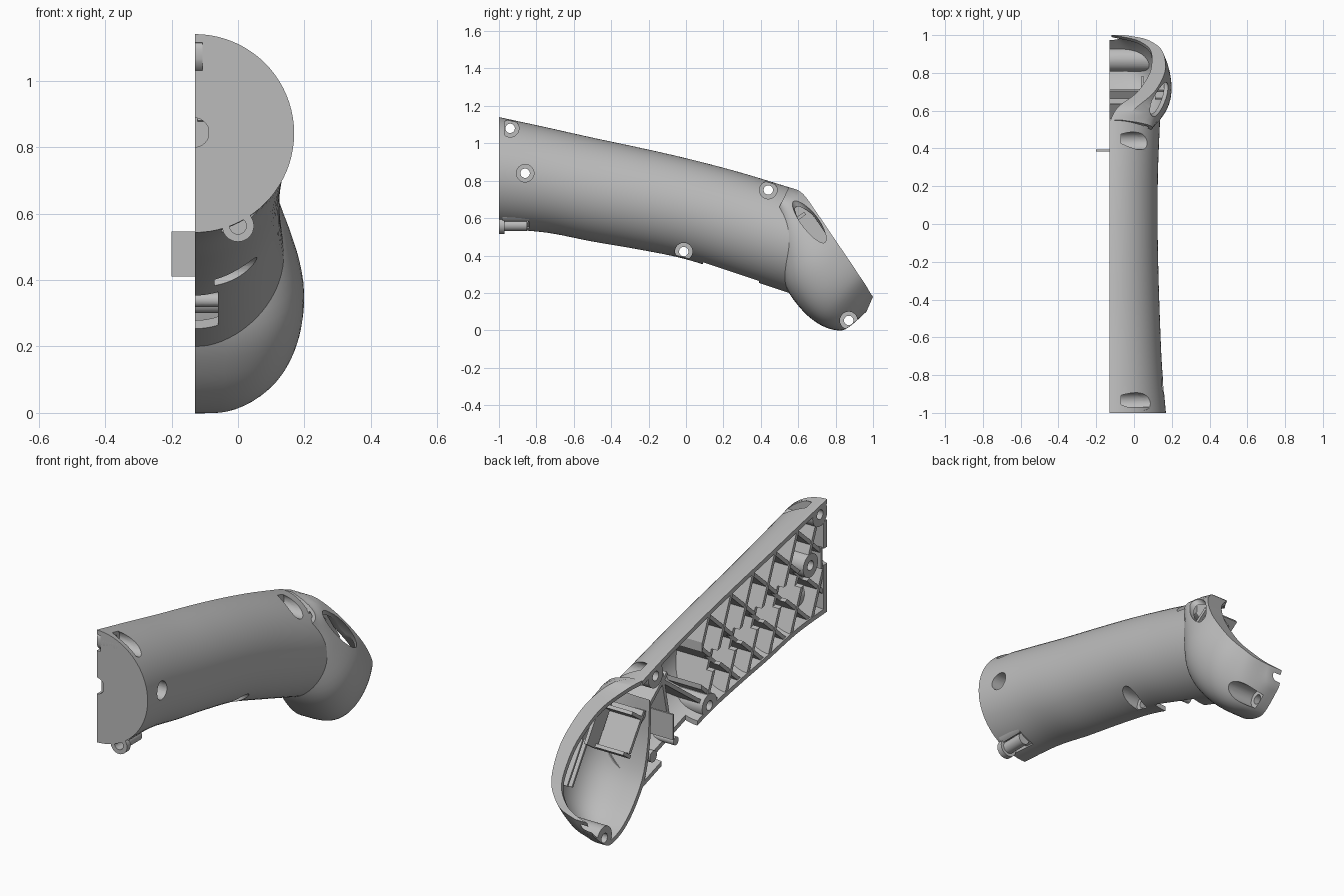
import bpy, bmesh, math
from mathutils import Vector, Matrix

if "Cube" in bpy.data.objects:
    bpy.data.objects.remove(bpy.data.objects["Cube"])

GREY = bpy.data.materials.new("plain_grey")
GREY.use_nodes = True
GREY.diffuse_color = (0.5, 0.5, 0.5, 1)
GREY.node_tree.nodes["Principled BSDF"].inputs["Base Color"].default_value = (0.5, 0.5, 0.5, 1)
X0 = -0.13  # parting plane


def finish(name, bm):
    bmesh.ops.recalc_face_normals(bm, faces=bm.faces)
    me = bpy.data.meshes.new(name)
    bm.to_mesh(me)
    bm.free()
    me.materials.append(GREY)
    ob = bpy.data.objects.new(name, me)
    bpy.context.collection.objects.link(ob)
    return ob


def loft(name, rings):
    bm = bmesh.new()
    vs = [[bm.verts.new(p) for p in r] for r in rings]
    n = len(vs[0])
    for a, b in zip(vs, vs[1:]):
        for i in range(n):
            bm.faces.new((a[i], a[(i + 1) % n], b[(i + 1) % n], b[i]))
    bm.faces.new(vs[0])
    bm.faces.new(vs[-1])
    return finish(name, bm)


def box(name, c, size, tilt=0):
    bm = bmesh.new()
    bmesh.ops.create_cube(bm, size=1)
    bm.transform(Matrix.Translation(c) @ Matrix.Rotation(tilt, 4, 'X') @ Matrix.Diagonal((*size, 1)))
    return finish(name, bm)


def rod(name, p, r, length, axis='X'):
    """Cylinder starting at p and running along +X or +Y."""
    bm = bmesh.new()
    bmesh.ops.create_cone(bm, cap_ends=True, segments=32, radius1=r, radius2=r, depth=length)
    turn = Matrix.Rotation(math.pi / 2, 4, 'Y' if axis == 'X' else 'X')
    step = Vector((length / 2, 0, 0) if axis == 'X' else (0, length / 2, 0))
    bm.transform(Matrix.Translation(Vector(p) + step) @ turn)
    return finish(name, bm)


def stepped_bore(y, z):
    """Through hole that widens above the screw seat."""
    steps = ((-.4, .025), (-.07, .025), (-.07, .047), (.5, .047))
    turns = [2 * math.pi * (i + .37) / 32 for i in range(32)]
    return loft("bore", [[(x, y + r * math.cos(a), z + r * math.sin(a)) for a in turns] for x, r in steps])


def boolean(ob, others, op='DIFFERENCE'):
    for o in others:
        m = ob.modifiers.new("cut", 'BOOLEAN')
        m.operation, m.solver, m.object = op, 'EXACT', o
    me = bpy.data.meshes.new_from_object(ob.evaluated_get(bpy.context.evaluated_depsgraph_get()))
    ob.modifiers.clear()
    ob.data = me


def curve(keys, t):
    """Catmull-Rom through keys, t from 0 to 1."""
    f = t * (len(keys) - 1)
    i = min(int(f), len(keys) - 2)
    u = f - i
    q = [Vector(keys[min(max(i + k, 0), len(keys) - 1)]) for k in (-1, 0, 1, 2)]
    return 0.5 * (2 * q[1] + (q[2] - q[0]) * u + (2 * q[0] - 5 * q[1] + 4 * q[2] - q[3]) * u * u
                  + (3 * q[1] - q[0] - 3 * q[2] + q[3]) * u ** 3)


# handle stations: y, top z, bottom z, half width
HANDLE = [(-1, 1.14, .543, .299), (-.75, 1.086, .523, .278), (-.5, 1.03, .475, .267), (-.25, .977, .432, .259),
          (0, .92, .38, .255), (.28, .847, .29, .257), (.55, .765, .20, .268)]
ARC = [math.pi * i / 40 for i in range(41)]


def handle_arc(t, inset):
    y, top, bot, w = curve(HANDLE, t)
    c, r = (top + bot) / 2, (top - bot) / 2 - inset
    return [(X0 + (w - inset) * math.sin(a), y, c + r * math.cos(a)) for a in ARC]


# head stations: rim y, z, back y, z, half width, lip width, narrowing at the rim
HEAD = [(.55, .765, .48, .62, .262, .06, .75), (.62, .735, .48, .55, .28, .10, .48),
        (.695, .635, .49, .40, .312, .09, .25), (.79, .495, .53, .24, .348, .08, .17),
        (.865, .385, .61, .12, .343, .07, .14), (.925, .295, .70, .04, .305, .06, .1),
        (.965, .235, .79, .003, .235, .06, .05), (.985, .20, .86, .01, .17, .07, 0), (1, .18, .965, .10, .08, .07, 0)]


def head_arc(t, inset):
    ry, rz, by, bz, w, lip, narrow = curve(HEAD, t)
    rim, back = Vector((ry, rz)), Vector((by, bz))
    d = (back - rim).normalized()
    a0, depth = rim + d * inset, max((back - rim).length - 2 * inset, .01)
    pts = [(X0 + max(w * (1 - narrow) - lip, .002), *a0)]
    for i in range(19):
        a = math.pi / 2 * i / 18
        u = math.sin(a) ** .8
        x = (w - inset) * max(math.cos(a), 0) ** .55 * (1 - narrow * (1 - u) ** 3)
        pts.append((X0 + x, *(a0 + d * depth * u)))
    pts[-1] = (X0, *pts[-1][1:])
    return pts


T = [i / 36 for i in range(37)]
handle = loft("handle_shell", [handle_arc(t, 0) + handle_arc(t, .025)[::-1] for t in T])
head = loft("head_shell", [head_arc(t, 0) + head_arc(t, .025)[::-1] for t in T])

# solid envelopes used only for trimming
handle_solid = loft("handle_trim", [handle_arc(t, .006) for t in T])
lattice_solid = loft("lattice_trim", [handle_arc(t, .006) for t in T[:26]])
head_solid = loft("head_trim", [head_arc(t, .006) + [(X0, *head_arc(t, .006)[0][1:])] for t in T])

# front end plate and lug
plate = loft("front_plate", [handle_arc(t, .001) for t in (0, .03)])
notch_back = box("notch_backing", (-.098, -.955, .843), (.063, .012, .11))
lug = rod("front_lug", (0, -1, .563), .048, .03, 'Y')
barrel = rod("lug_barrel", (0, -.98, .563), .032, .13, 'Y')
housing = rod("lug_housing", (0, -.98, .635), .062, .14, 'Y')

# screw bosses: y, z
SCREWS = [(-.94, 1.08), (-.86, .84), (.44, .75), (-.012, .421), (.87, .053)]
bores = [stepped_bore(y, z) for y, z in SCREWS]
bosses = []
for y, z in SCREWS:
    b = rod("screw_boss", (-.3, y, z), .062, .7)
    boolean(b, [head_solid if y > .5 else handle_solid], 'INTERSECT')
    boolean(b, bores)
    bosses.append(b)

# other cutters
lug_hole = rod("lug_hole", (0, -1.1, .563), .025, .2, 'Y')
pocket = rod("lug_pocket", (0, -.969, .545), .05, .13, 'Y')
notch = rod("plate_notch", (X0 - .0013, -1.1, .8437), .044, .14, 'Y')
slot = box("plate_slot", (X0, -1, 1.075), (.046, .2, .09))
trigger_gap = box("trigger_gap", (-.13, .24, .26), (.14, .30, .34))
cable_channel = box("cable_channel", (-.13, -.4, .71), (.08, 1.3, .085), -.217)
bm = bmesh.new()
bmesh.ops.create_uvsphere(bm, u_segments=32, v_segments=16, radius=1)
bm.transform(Matrix.Translation((.13, .665, .575)) @ Matrix.Rotation(.59, 4, 'X')
             @ Matrix.Diagonal((.07, .046, .18, 1)))
scoop = finish("thumb_scoop", bm)

boolean(handle, bores + [pocket, trigger_gap])
boolean(head, bores + [scoop])
boolean(plate, [notch, slot, lug_hole])
boolean(housing, [pocket, lug_hole])
for o in (lug, barrel):
    boolean(o, [lug_hole])

# wall behind the thumb scoop
strut = box("scoop_wall", (.045, .645, .585), (.018, .10, .34), .59)
boolean(strut, [head_solid], 'INTERSECT')

# crossed stiffening ribs inside the handle
for sign, start in ((1, X0 + .003), (-1, X0 + .008)):
    for i in range(8):
        y = -1.0 + .185 * i
        z = .84 - .22 * (y + 1)
        r = box("lattice_rib", (start + .3, y, z), (.6, .02, 1.1), -.22 + sign * .62)
        boolean(r, [lattice_solid], 'INTERSECT')
        boolean(r, bores + [cable_channel])

# mechanism mounts between lattice and head
for y, z, h, tilt in ((.215, .585, .5, -.94), (.33, .60, .25, -.22), (.43, .62, .3, .9)):
    w = box("mount_wall", (X0 + .32, y, z), (.6, .02, h), tilt)
    boolean(w, [handle_solid], 'INTERSECT')
    boolean(w, bores + [trigger_gap])
tab = box("locating_tab", (-.095, .39, .478), (.21, .01, .135))
pins = [rod("trigger_pin", (X0, .27, .34), .022, .12), rod("trigger_pin", (X0, .46, .33), .03, .12)]
for p in pins:
    boolean(p, [handle_solid], 'INTERSECT')

# shelves and guide strips in the head
shelves = [box("head_shelf", (-.03, y, z), (.2, .018, size), tilt) for y, z, size, tilt in (
    (.595, .51, .22, .6), (.60, .60, .09, -.95), (.68, .42, .07, -.95))]
shelves += [box("guide_strip", (.14, y, z), (.06, .012, .24), .59) for y, z in ((.73, .33), (.77, .35))]
for s in shelves:
    boolean(s, [head_solid], 'INTERSECT')

for c in bores + [lug_hole, pocket, notch, slot, trigger_gap, cable_channel, scoop,
                  handle_solid, lattice_solid, head_solid]:
    bpy.data.objects.remove(c)

bpy.ops.object.select_all(action='DESELECT')
for o in [handle, head, plate, lug, barrel, housing] + pins + bosses:
    o.select_set(True)
bpy.context.view_layer.objects.active = handle
bpy.ops.object.shade_smooth_by_angle(angle=math.radians(30))
